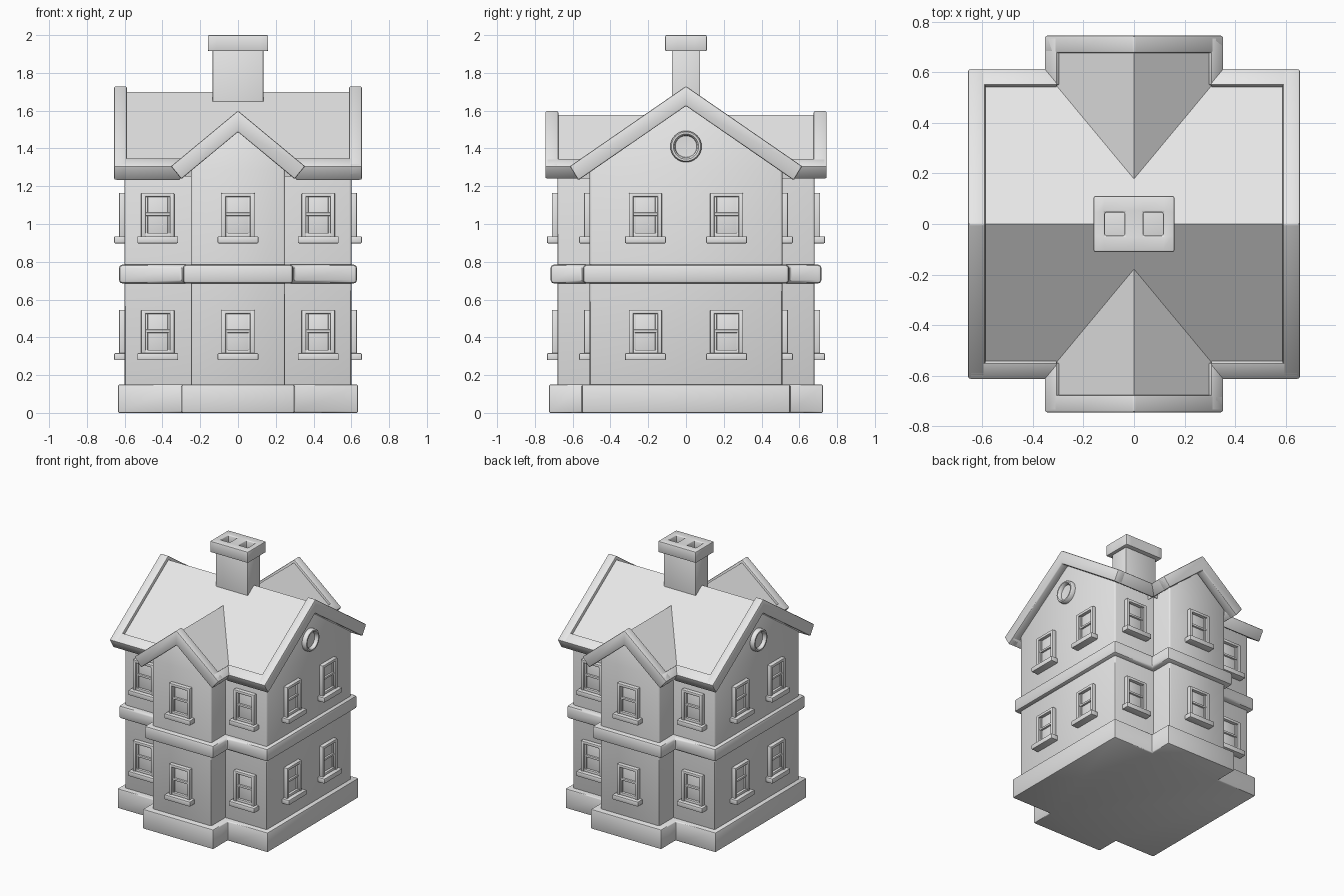
import bpy, bmesh, math
from mathutils import Vector, Matrix

cube = bpy.data.objects.get("Cube")
if cube:
    bpy.data.objects.remove(cube, do_unlink=True)

grey = bpy.data.materials.new("plain_grey")
grey.use_nodes = True
COLOUR = (0.8, 0.8, 0.8, 1)
grey.diffuse_color = COLOUR
grey.node_tree.nodes["Principled BSDF"].inputs["Base Color"].default_value = COLOUR


def finish(name, bm, bevel=0.0):
    """Soften the edges and turn a bmesh into a shaded mesh."""
    bmesh.ops.recalc_face_normals(bm, faces=bm.faces)
    if bevel:
        edges = [e for e in bm.edges if e.calc_face_angle(0) > math.radians(30)]
        bmesh.ops.bevel(bm, geom=edges, offset=bevel, segments=2, profile=0.5,
                        affect='EDGES', clamp_overlap=True)
    mesh = bpy.data.meshes.new(name)
    bm.to_mesh(mesh)
    bm.free()
    mesh.materials.append(grey)
    mesh.shade_smooth()
    mesh.set_sharp_from_angle(angle=math.radians(40))
    return mesh


def place(name, mesh, loc=(0, 0, 0), turn=0):
    ob = bpy.data.objects.new(name, mesh)
    ob.location = loc
    ob.rotation_euler.z = turn
    bpy.context.collection.objects.link(ob)
    return ob


def add_prism(bm, pts, axis, lo, hi):
    """Extrude a 2D outline along an axis from lo to hi."""
    def at(p, t):
        v = list(p)
        v.insert("xyz".index(axis), t)
        return bm.verts.new(v)
    a, b = [at(p, lo) for p in pts], [at(p, hi) for p in pts]
    bm.faces.new(a)
    bm.faces.new(b[::-1])
    for i in range(len(pts)):
        j = (i + 1) % len(pts)
        bm.faces.new((a[i], a[j], b[j], b[i]))


def prism(name, pts, axis, lo, hi, bevel=0.0):
    bm = bmesh.new()
    add_prism(bm, pts, axis, lo, hi)
    return place(name, finish(name, bm, bevel))


def add_box(bm, x0, x1, y0, y1, z0, z1):
    add_prism(bm, [(x0, y0), (x1, y0), (x1, y1), (x0, y1)], "z", z0, z1)


def mirrored(half):
    """Complete a half outline that starts and ends on the centre line."""
    return half + [(-u, v) for u, v in reversed(half) if u > 0]


def cross_plan(x, y, wing_x, wing_y):
    half = [(wing_x, -wing_y), (wing_x, -y), (x, -y), (x, y), (wing_x, y), (wing_x, wing_y)]
    return mirrored(half)


# Plinth and the band between the floors
prism("plinth", cross_plan(0.635, 0.55, 0.298, 0.725), "z", 0, 0.15, 0.008)
prism("floor_band", cross_plan(0.63, 0.545, 0.292, 0.717), "z", 0.685, 0.785, 0.018)

# One entry per crossing block: along its length axis, half width, length,
# roof slope, ridge height, rim height, soffit height
MAIN, WING = 0.69, 0.83
prism("main_walls", mirrored([(0, 0.1), (0.51, 0.1), (0.51, 1.64 - MAIN * 0.51), (0, 1.64)]),
      "x", -0.6, 0.6, 0.012)
prism("wing_walls", mirrored([(0, 0.1), (0.25, 0.1), (0.25, 1.5 - WING * 0.25), (0, 1.5)]),
      "y", -0.68, 0.68, 0.012)


def chevron(top, bottom, tip, heel, slope):
    return mirrored([(0, bottom), (heel, bottom - slope * heel),
                     (tip, top - slope * tip), (0, top)])


# Recessed roof surfaces
prism("main_roof", chevron(1.7, 1.63, 0.56, 0.55, MAIN), "x", -0.6, 0.6)
for side, s in (("front", -1), ("back", 1)):
    prism(side + "_wing_roof", chevron(1.577, 1.49, 0.312, 0.3, WING),
          "y", *sorted((s * 0.15, s * 0.7)))

# Raised rims on the gables and eaves
main_rim = chevron(1.73, 1.625, 0.615, 0.57, MAIN)
wing_rim = chevron(1.6, 1.487, 0.355, 0.3, WING)
for side, s in (("left", 1), ("right", -1)):
    prism(side + "_gable_rim", main_rim, "x", *sorted((s * 0.588, s * 0.656)), 0.008)
for side, s in (("front", -1), ("back", 1)):
    prism(side + "_gable_rim", wing_rim, "y", *sorted((s * 0.676, s * 0.745)), 0.008)
    for hand, h in (("left", 1), ("right", -1)):
        eave = [(0.55, 1.73 - MAIN * 0.55), (0.615, 1.73 - MAIN * 0.615),
                (0.57, 1.625 - MAIN * 0.57), (0.52, 1.625 - MAIN * 0.52)]
        prism(f"{side}_{hand}_main_eave", [(s * u, v) for u, v in eave],
              "x", *sorted((h * 0.305, h * 0.65)), 0.006)
        eave = [(0.306, 1.6 - WING * 0.306), (0.355, 1.6 - WING * 0.355),
                (0.3, 1.487 - WING * 0.3), (0.255, 1.487 - WING * 0.255)]
        prism(f"{side}_{hand}_wing_eave", [(h * u, v) for u, v in eave],
              "y", *sorted((s * 0.55, s * 0.74)), 0.006)

# Chimney shaft, and a cap pierced by two square flues
bm = bmesh.new()
add_box(bm, -0.135, 0.135, -0.075, 0.075, 1.5, 1.925)
place("chimney_shaft", finish("chimney_shaft", bm, 0.005))

bm = bmesh.new()
xs = [-0.16, -0.115, -0.037, 0.037, 0.115, 0.16]
ys = [-0.11, -0.046, 0.046, 0.11]
grid = [[bm.verts.new((x, y, 1.915)) for y in ys] for x in xs]
for i in range(5):
    for j in range(3):
        if j == 1 and i in (1, 3):
            continue
        bm.faces.new((grid[i][j], grid[i + 1][j], grid[i + 1][j + 1], grid[i][j + 1]))
base = bm.faces[:]
top = bmesh.ops.extrude_face_region(bm, geom=base, use_keep_orig=True)
bmesh.ops.translate(bm, vec=(0, 0, 0.085),
                    verts=[v for v in top["geom"] if isinstance(v, bmesh.types.BMVert)])
place("chimney_cap", finish("chimney_cap", bm, 0.007))

# Sash window, facing -y with its sill bottom at z = 0
bm = bmesh.new()
for s in (-1, 1):
    add_box(bm, *sorted((s * 0.064, s * 0.0875)), -0.03, 0.01, 0.03, 0.267)
    add_box(bm, *sorted((s * 0.052, s * 0.066)), -0.016, 0.01, 0.03, 0.25)
add_box(bm, -0.08, 0.08, -0.03, 0.01, 0.245, 0.267)
add_box(bm, -0.08, 0.08, -0.024, 0.01, 0.03, 0.055)
add_box(bm, -0.066, 0.066, -0.02, 0.01, 0.145, 0.162)
add_box(bm, -0.07, 0.07, -0.006, 0.01, 0.03, 0.25)
add_box(bm, -0.108, 0.108, -0.056, 0.01, 0, 0.037)
window = finish("sash_window", bm, 0.005)

walls = [("front", (0, -0.68), 0), ("back", (0, 0.68), math.pi)]
for hand, h in (("left", 1), ("right", -1)):
    walls += [(f"front_{hand}", (h * 0.425, -0.51), 0),
              (f"back_{hand}", (h * 0.425, 0.51), math.pi)]
    walls += [(f"{hand}_side_{end}", (h * 0.6, e * 0.215), h * math.pi / 2)
              for end, e in (("front", -1), ("back", 1))]
for floor, z in (("lower", 0.279), ("upper", 0.898)):
    for spot, (x, y), turn in walls:
        place(f"{floor}_{spot}_window", window, (x, y, z), turn)

# Round gable windows, turned from a ring profile
bm = bmesh.new()
ring = [(0.083, 0.01), (0.083, -0.026), (0.077, -0.034), (0.067, -0.034),
        (0.06, -0.026), (0.057, -0.008), (0, -0.004)]
verts = [bm.verts.new((r, y, 0)) for r, y in ring]
edges = [bm.edges.new(pair) for pair in zip(verts, verts[1:])]
bmesh.ops.spin(bm, geom=verts + edges, cent=(0, 0, 0), axis=(0, 1, 0),
               angle=2 * math.pi, steps=32)
bmesh.ops.remove_doubles(bm, verts=bm.verts, dist=0.0005)
round_window = finish("round_window", bm)
for hand, h in (("left", 1), ("right", -1)):
    place(hand + "_round_window", round_window, (h * 0.6, 0, 1.41), h * math.pi / 2)
